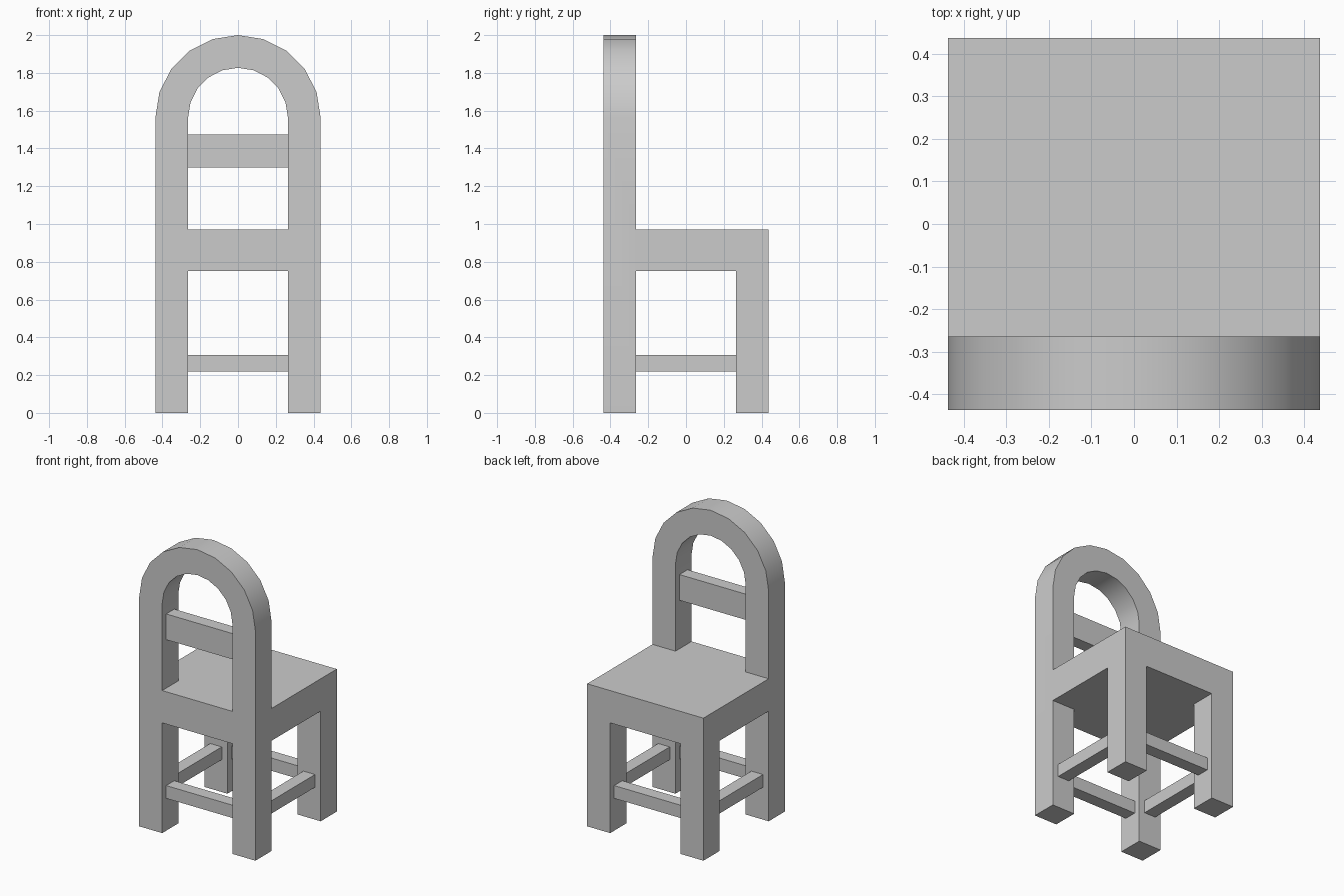
import bpy, bmesh
from math import sin, cos, pi

if "Cube" in bpy.data.objects:
    bpy.data.objects.remove(bpy.data.objects["Cube"])

H = 0.4375          # half width of the chair
I = 0.2645          # inner edge of legs and back posts
C = (H + I) / 2     # centre line of legs
SPRING = 1.5625     # height where the arch starts
SEAT_LOW, SEAT_TOP = 0.75, 0.97
ARCH_SEGMENTS = 10


def prism(name, profile, y0, y1):
    """Extrude an (x, z) profile along y."""
    bm = bmesh.new()
    face = bm.faces.new([bm.verts.new((x, y0, z)) for x, z in profile])
    new = bmesh.ops.extrude_face_region(bm, geom=[face])["geom"]
    verts = [v for v in new if isinstance(v, bmesh.types.BMVert)]
    bmesh.ops.translate(bm, verts=verts, vec=(0, y1 - y0, 0))
    bmesh.ops.recalc_face_normals(bm, faces=bm.faces)
    mesh = bpy.data.meshes.new(name)
    bm.to_mesh(mesh)
    bm.free()
    ob = bpy.data.objects.new(name, mesh)
    bpy.context.collection.objects.link(ob)
    return ob


def box(name, x0, x1, y0, y1, z0, z1):
    return prism(name, [(x0, z0), (x1, z0), (x1, z1), (x0, z1)], y0, y1)


def arch(radius, bottom):
    """Round-topped outline."""
    steps = [pi * i / ARCH_SEGMENTS for i in range(ARCH_SEGMENTS + 1)]
    return [(-radius, bottom), (radius, bottom)] + [
        (radius * cos(a), SPRING + radius * sin(a)) for a in steps]


def cut(ob, cutter):
    mod = ob.modifiers.new("cut", 'BOOLEAN')
    mod.operation = 'DIFFERENCE'
    mod.solver = 'EXACT'
    mod.object = cutter
    bpy.context.view_layer.objects.active = ob
    bpy.ops.object.modifier_apply(modifier=mod.name)
    bpy.data.objects.remove(cutter)


# Legs, seat and arched back carved from one arched block
frame = prism("chair_frame", arch(H, 0), -H, H)
cut(frame, box("space_above_seat", -1, 1, -I, 1, SEAT_TOP, 3))
cut(frame, prism("back_opening", arch(I, SEAT_TOP), -1, -I + 0.1))
cut(frame, box("leg_gap_front", -I, I, -1, 1, -1, SEAT_LOW))
cut(frame, box("leg_gap_side", -1, 1, -I, I, -1, SEAT_LOW))

bpy.ops.object.select_all(action='DESELECT')
frame.select_set(True)
bpy.context.view_layer.objects.active = frame
bpy.ops.object.shade_smooth_by_angle(angle=pi / 6)

# Slat across the back
T = 0.0435          # half thickness of the rails
box("back_slat", -I, I, -C - T, -C + T, 1.30, 1.475)

# Four stretchers between the legs
for s, across, along in ((-1, "front", "left"), (1, "rear", "right")):
    box(across + "_stretcher", -I, I, s * C - T, s * C + T, 0.22, 0.307)
    box(along + "_stretcher", s * C - T, s * C + T, -I, I, 0.22, 0.307)
